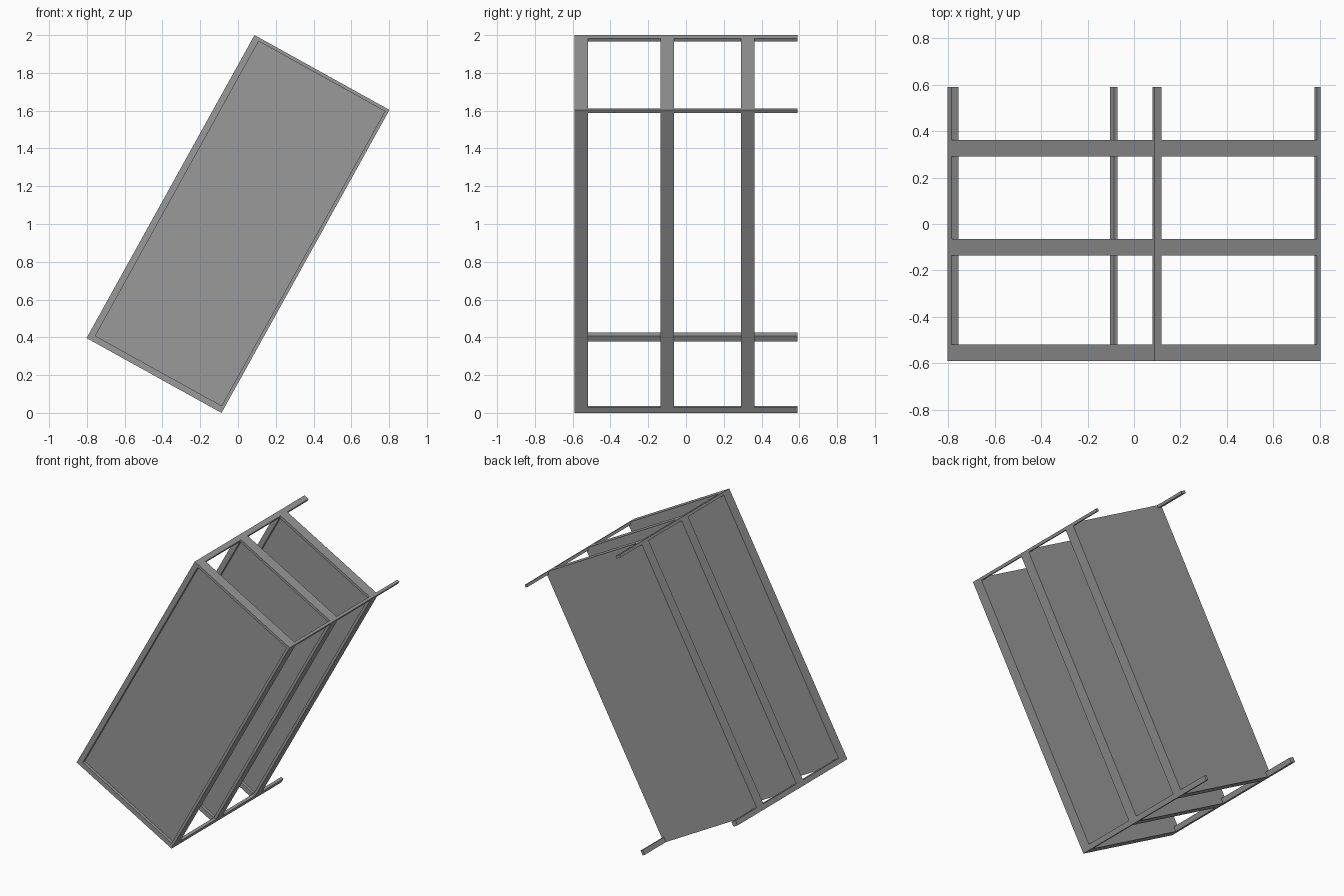
import bpy, bmesh
from math import sin, cos, radians

if "Cube" in bpy.data.objects:
    bpy.data.objects.remove(bpy.data.objects["Cube"])

TILT = radians(29)
W, H = 0.817, 1.834                               # tilted rectangle, short and long side
LEFT, RIGHT, TOP, BOTTOM = 0.035, 0.018, 0.018, 0.033   # rim widths
DEPTH, RECESS = 0.072, 0.02                       # tray depth, panel set-back
TRAYS = [-0.59, -0.136, 0.29]                     # front y of each tray
END = 0.59
OUTER = (-W / 2, W / 2, -H / 2, H / 2)
INNER = (-W / 2 + LEFT, W / 2 - RIGHT, -H / 2 + BOTTOM, H / 2 - TOP)

grey = bpy.data.materials.new("dark_grey")
grey.diffuse_color = (0.32, 0.32, 0.32, 1)
grey.use_nodes = True
grey.node_tree.nodes["Principled BSDF"].inputs["Base Color"].default_value = grey.diffuse_color


def ring(bm, rect, y):
    u0, u1, v0, v1 = rect
    return [bm.verts.new((u * cos(TILT) + v * sin(TILT), y,
                          1 - u * sin(TILT) + v * cos(TILT)))
            for u, v in ((u0, v0), (u1, v0), (u1, v1), (u0, v1))]


def loft(name, sections):
    """Skin a chain of rectangles (rect, y) and cap both ends."""
    bm = bmesh.new()
    rings = [ring(bm, r, y) for r, y in sections]
    for a, b in zip(rings, rings[1:]):
        for i in range(4):
            j = (i + 1) % 4
            bm.faces.new((a[i], a[j], b[j], b[i]))
    bm.faces.new(rings[0])
    bm.faces.new(rings[-1])
    bmesh.ops.recalc_face_normals(bm, faces=bm.faces)
    mesh = bpy.data.meshes.new(name)
    bm.to_mesh(mesh)
    bm.free()
    mesh.materials.append(grey)
    ob = bpy.data.objects.new(name, mesh)
    bpy.context.collection.objects.link(ob)


# shallow trays: flat back, raised rim towards the front
for n, y in enumerate(TRAYS):
    loft(f"tray_{n + 1}", [(OUTER, y + DEPTH), (OUTER, y), (INNER, y),
                           (INNER, y + RECESS)])

# corner rails bridging the trays and sticking out at the back
us = {"left": (OUTER[0], INNER[0]), "right": (INNER[1], OUTER[1])}
vs = {"bottom": (OUTER[2], INNER[2]), "top": (INNER[3], OUTER[3])}
for un, u in us.items():
    for vn, v in vs.items():
        for n, (y0, y1) in enumerate(zip(TRAYS, TRAYS[1:] + [END])):
            loft(f"rail_{vn}_{un}_{n + 1}", [(u + v, y0 + DEPTH), (u + v, y1)])
